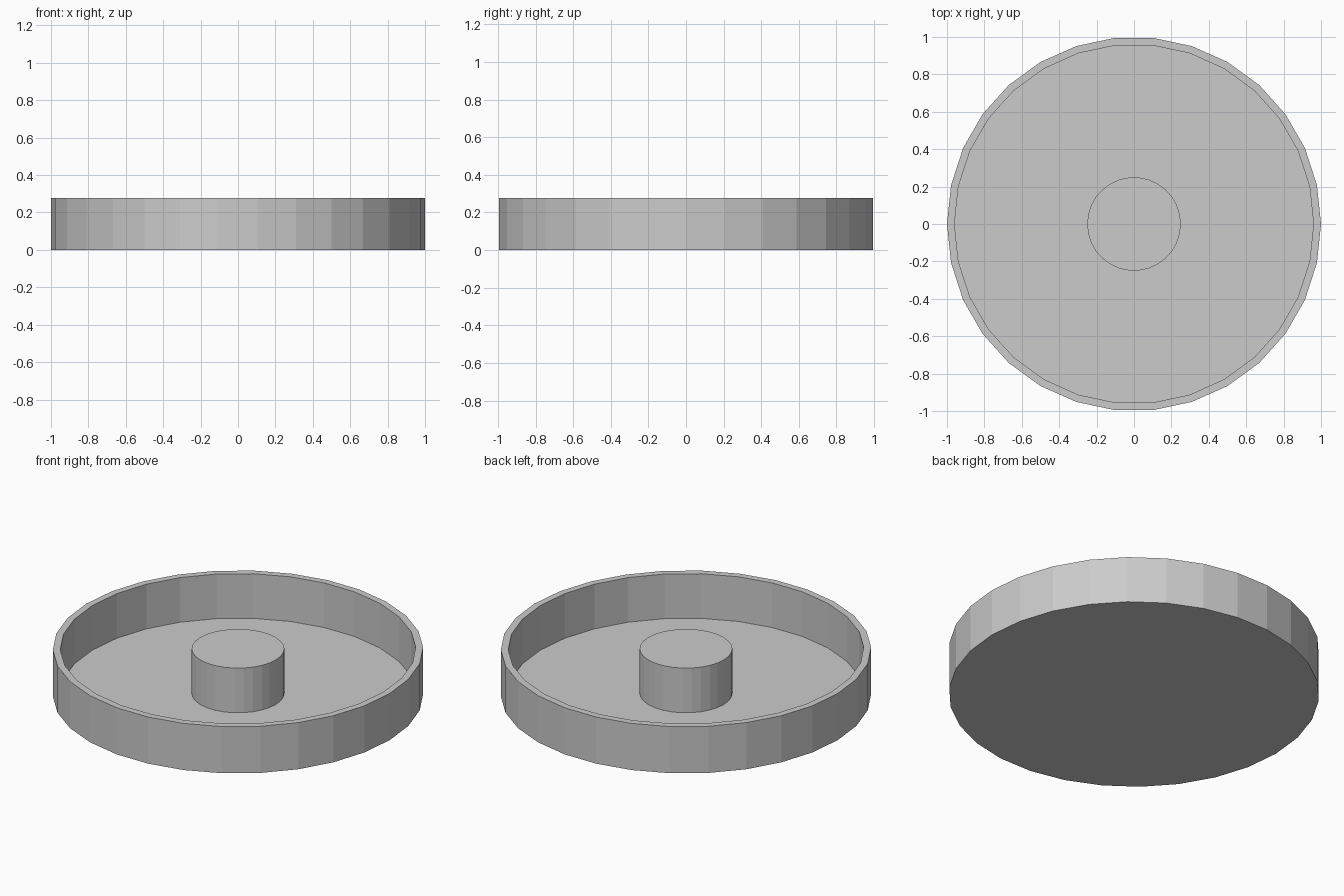
import bpy
import bmesh
from math import cos, sin, tau

SIDES = 30
HEIGHT = 0.278
FLOOR = 0.012

cube = bpy.data.objects.get("Cube")
if cube:
    bpy.data.objects.remove(cube, do_unlink=True)

# Single plain grey
grey = bpy.data.materials.new("plain grey")
grey.use_nodes = True
colour = (0.6, 0.6, 0.6, 1)
grey.diffuse_color = colour
grey.node_tree.nodes["Principled BSDF"].inputs["Base Color"].default_value = colour


def lathe(name, profile):
    """Turn a (radius, z) profile into a solid, capping both ends."""
    bm = bmesh.new()
    rings = [[bm.verts.new((r * cos(tau * i / SIDES), r * sin(tau * i / SIDES), z))
              for i in range(SIDES)] for r, z in profile]
    for low, high in zip(rings, rings[1:]):
        for i in range(SIDES):
            j = (i + 1) % SIDES
            bm.faces.new((low[i], low[j], high[j], high[i]))
    bm.faces.new(rings[0][::-1])
    bm.faces.new(rings[-1])
    mesh = bpy.data.meshes.new(name)
    bm.to_mesh(mesh)
    bm.free()
    mesh.materials.append(grey)
    obj = bpy.data.objects.new(name, mesh)
    bpy.context.collection.objects.link(obj)
    return obj


# Shallow dish: outer wall, rim, inner wall, floor
lathe("dish", [(1, 0), (1, HEIGHT), (0.96, HEIGHT), (0.96, FLOOR)])

# Central post standing on the floor
lathe("centre_post", [(0.25, FLOOR), (0.25, HEIGHT)])
